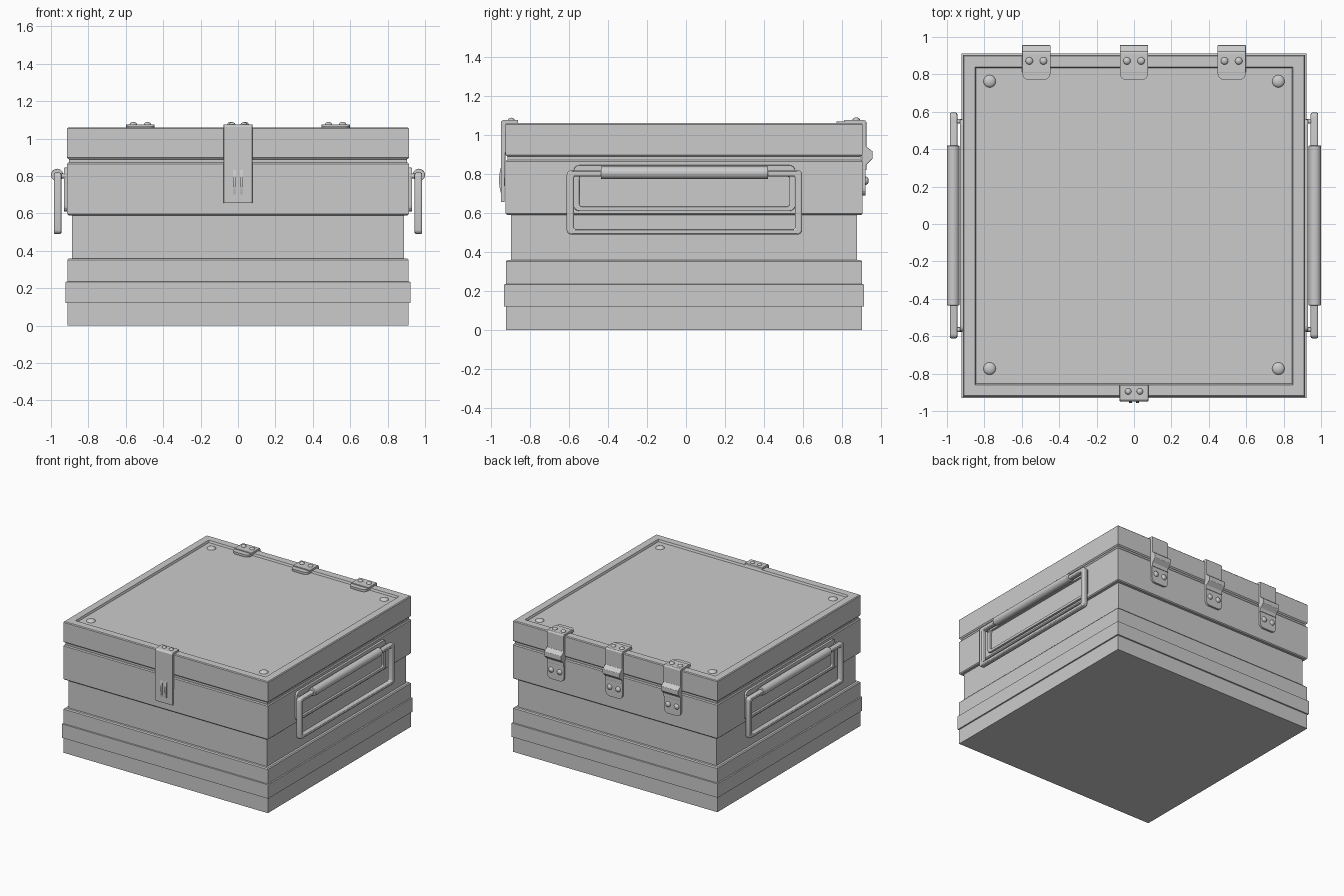
import bpy, bmesh, math

if "Cube" in bpy.data.objects:
    bpy.data.objects.remove(bpy.data.objects["Cube"])

CY = -0.01  # centre of the case in y


def finish(name, bm, bevel=0, smooth=False):
    bmesh.ops.recalc_face_normals(bm, faces=bm.faces)
    me = bpy.data.meshes.new(name)
    bm.to_mesh(me)
    bm.free()
    ob = bpy.data.objects.new(name, me)
    bpy.context.collection.objects.link(ob)
    if bevel:
        m = ob.modifiers.new("Bevel", 'BEVEL')
        m.width, m.segments = bevel, 2
        m.limit_method, m.angle_limit = 'ANGLE', math.radians(40)
    if smooth:
        bpy.ops.object.select_all(action='DESELECT')
        bpy.context.view_layer.objects.active = ob
        ob.select_set(True)
        bpy.ops.object.shade_smooth_by_angle(angle=math.radians(35))
    return ob


def square_loft(name, profile):
    """Stack square rings given as (half width, z)."""
    bm = bmesh.new()
    rings = [[bm.verts.new((sx * h, CY + sy * h, z))
              for sx, sy in ((-1, -1), (1, -1), (1, 1), (-1, 1))] for h, z in profile]
    for a, b in zip(rings, rings[1:]):
        for i in range(4):
            j = (i + 1) % 4
            bm.faces.new((a[i], a[j], b[j], b[i]))
    bm.faces.new(rings[0][::-1])
    bm.faces.new(rings[-1])
    return finish(name, bm)


def prism(name, pts, axis, a, b, hole=None, bevel=0, smooth=False):
    """Extrude a 2D outline along an axis; hole has the same point count."""
    def place(u, v, d):
        return {'X': (d, u, v), 'Y': (u, d, v), 'Z': (u, v, d)}[axis]
    bm = bmesh.new()
    loops = [[[bm.verts.new(place(u, v, d)) for u, v in p] for d in (a, b)]
             for p in ([pts, hole] if hole else [pts])]
    n = len(pts)
    for lo, hi in loops:
        for i in range(n):
            j = (i + 1) % n
            bm.faces.new((lo[i], lo[j], hi[j], hi[i]))
    for k in range(2):
        if hole:
            o, h = loops[0][k], loops[1][k]
            for i in range(n):
                j = (i + 1) % n
                bm.faces.new((o[i], o[j], h[j], h[i]))
        else:
            bm.faces.new(loops[0][k])
    return finish(name, bm, bevel, smooth)


def round_rect(u0, u1, v0, v1, r, n=4):
    pts = []
    for q, (u, v) in enumerate(((u1 - r, v1 - r), (u0 + r, v1 - r),
                                (u0 + r, v0 + r), (u1 - r, v0 + r))):
        for k in range(n + 1):
            t = math.pi / 2 * (q + k / n)
            pts.append((u + r * math.cos(t), v + r * math.sin(t)))
    return pts


def circle(u, v, r, n=24):
    return [(u + r * math.cos(2 * math.pi * k / n), v + r * math.sin(2 * math.pi * k / n))
            for k in range(n)]


def rivet(name, loc, scale):
    bm = bmesh.new()
    bmesh.ops.create_uvsphere(bm, u_segments=16, v_segments=8, radius=1)
    for v in bm.verts:
        v.co = [c * s + o for c, s, o in zip(v.co, scale, loc)]
    finish(name, bm, smooth=True)


# Case body with raised band, recessed waist and seam lip
square_loft("case_body", [
    (.912, 0), (.912, .12), (.921, .122), (.921, .234), (.912, .236), (.912, .352),
    (.905, .36), (.887, .36), (.887, .59), (.907, .59), (.914, .597), (.914, .864),
    (.908, .872), (.903, .872), (.903, .905)])

# Lid with sunken top panel
square_loft("lid", [
    (.903, .889), (.908, .891), (.914, .898), (.914, 1.054), (.908, 1.06),
    (.85, 1.06), (.844, 1.044)])

# Studs in the corners of the lid panel
for sx in (-1, 1):
    for sy in (-1, 1):
        rivet("lid_stud", (sx * .772, CY + .005 + sy * .768, 1.042), (.034, .034, .018))

# Hinges along the back
strap = [(.81, 1.055), (.81, 1.076), (.915, 1.076), (.924, 1.066), (.924, .94), (.956, .915),
         (.956, .878), (.924, .848), (.924, .82), (.9, .82), (.9, 1.055)]
for x in (-.522, 0, .522):
    prism("hinge_strap", strap, 'X', x - .076, x + .076, bevel=.003)
    prism("hinge_top_leaf", round_rect(x - .075, x + .075, .77, .9, .035), 'Z', 1.05, 1.068)
    prism("hinge_lower_leaf", round_rect(x - .075, x + .075, .69, .85, .035), 'Y', .895, .92)
    for s in (-.038, .038):
        rivet("hinge_rivet", (x + s, .872, 1.075), (.02, .02, .014))
        rivet("hinge_rivet", (x + s, .919, .765), (.022, .017, .022))

# Front latch: strap folded over the lid, rivets and a pair of ribs
prism("latch_strap", [(-.86, 1.055), (-.86, 1.076), (-.938, 1.076), (-.948, 1.066),
                      (-.948, .655), (-.93, .655), (-.922, 1.055)],
      'X', -.077, .077, bevel=.003)
for s in (-1, 1):
    rivet("latch_rivet", (s * .031, -.895, 1.075), (.017, .017, .013))
    rib = [(-.945 - .013 * math.sin(math.pi * k / 10), .69 + .155 * k / 10) for k in range(11)]
    prism("latch_rib", rib, 'X', s * .01, s * .028, smooth=True)

# Carrying handles on both sides
for s in (-1, 1):
    prism("handle_bracket", round_rect(-.576, .56, .61, .845, .03), 'X', s * .905, s * .931,
          hole=round_rect(-.546, .53, .632, .79, .015), bevel=.004)
    prism("handle_frame", round_rect(-.611, .595, .49, .818, .022), 'X', s * .945, s * .985,
          hole=round_rect(-.574, .558, .518, .788, .01), bevel=.008, smooth=True)
    for y in (-.565, .549):  # pivots joining frame and bracket
        prism("handle_pivot", circle(y, .80, .013, 12), 'X', s * .92, s * .955, smooth=True)
    prism("handle_grip", circle(s * .967, .806, .033), 'Y', -.435, .42, bevel=.004, smooth=True)
